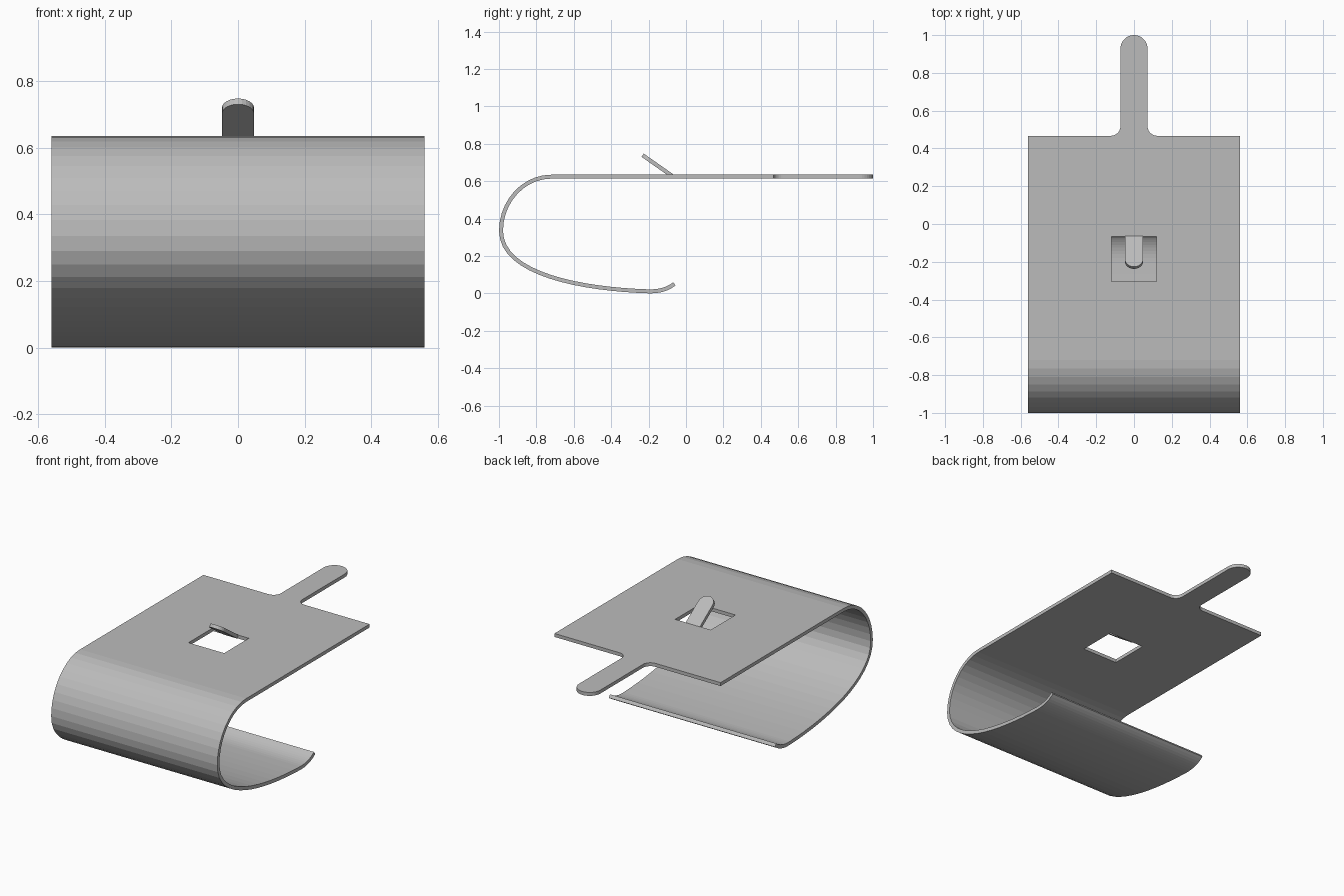
import bpy
import bmesh
import math
from mathutils import Vector, Matrix
from mathutils.geometry import interpolate_bezier

default = bpy.data.objects.get("Cube")
if default:
    bpy.data.objects.remove(default)

THICK = 0.021
TOP_Z = 0.624

metal = bpy.data.materials.new("grey metal")
metal.use_nodes = True
colour = (0.5, 0.5, 0.5, 1)
metal.diffuse_color = colour
metal.node_tree.nodes["Principled BSDF"].inputs["Base Color"].default_value = colour


def make_object(name, bm):
    bmesh.ops.recalc_face_normals(bm, faces=bm.faces)
    mesh = bpy.data.meshes.new(name)
    bm.to_mesh(mesh)
    bm.free()
    mesh.materials.append(metal)
    obj = bpy.data.objects.new(name, mesh)
    bpy.context.collection.objects.link(obj)
    return obj


def prism(name, outline, low, high):
    """Extrude a flat xy outline from low to high."""
    bm = bmesh.new()
    face = bm.faces.new([bm.verts.new((x, y, low)) for x, y in outline])
    new = bmesh.ops.extrude_face_region(bm, geom=[face])["geom"]
    verts = [v for v in new if isinstance(v, bmesh.types.BMVert)]
    bmesh.ops.translate(bm, verts=verts, vec=(0, 0, high - low))
    return make_object(name, bm)


def arc(cx, cy, r, start, end, steps=8):
    angles = [math.radians(start + (end - start) * i / steps) for i in range(steps + 1)]
    return [(cx + r * math.cos(a), cy + r * math.sin(a)) for a in angles]


# Side profile of the bent sheet: flat top, front curl, long bottom and lip
curls = [
    ([(-0.72, TOP_Z), (-0.87, TOP_Z), (-0.989, 0.49), (-0.989, 0.335)], 10),
    ([(-0.989, 0.335), (-0.989, 0.10), (-0.55, 0.022), (-0.20, 0.011)], 16),
    ([(-0.20, 0.011), (-0.14, 0.010), (-0.10, 0.022), (-0.062, 0.051)], 8),
]
profile = [Vector((0, 1.1, TOP_Z))]
for points, steps in curls:
    a, ha, hb, b = [Vector((0, y, z)) for y, z in points]
    for p in interpolate_bezier(a, ha, hb, b, steps + 1):
        if (p - profile[-1]).length > 0.001:
            profile.append(p)

bm = bmesh.new()
rows = [[bm.verts.new((x, p.y, p.z)) for x in (-0.56, 0.56)] for p in profile]
for (a, b), (c, d) in zip(rows, rows[1:]):
    bm.faces.new((a, b, d, c))
sheet = make_object("bent_sheet", bm)
solid = sheet.modifiers.new("thickness", "SOLIDIFY")
solid.thickness = THICK
solid.offset = 0
solid.use_even_offset = True

# Cutter that leaves the rounded, filleted tongue at the back
right_edge = [(0.7, 0.467)] + arc(0.122, 0.517, 0.05, 270, 180) + arc(0, 0.928, 0.072, 0, 90)
left_edge = [(-x, y) for x, y in reversed(right_edge[:-1])]
outline = right_edge + left_edge + [(-0.7, 1.2), (0.7, 1.2)]
tongue_cutter = prism("tongue_cutter", outline, 0.55, 0.7)

# Cutter for the square window
window = [(-0.12, -0.305), (0.12, -0.305), (0.12, -0.067), (-0.12, -0.067)]
window_cutter = prism("window_cutter", window, 0.55, 0.7)

for cutter in (tongue_cutter, window_cutter):
    cut = sheet.modifiers.new(cutter.name, "BOOLEAN")
    cut.operation = "DIFFERENCE"
    cut.solver = "EXACT"
    cut.object = cutter
    cutter.hide_render = True
    cutter.hide_set(True)

# Apply the cuts and remove the cutters
bpy.context.view_layer.update()
graph = bpy.context.evaluated_depsgraph_get()
finished = bpy.data.meshes.new_from_object(sheet.evaluated_get(graph))
sheet.modifiers.clear()
sheet.data = finished
for cutter in (tongue_cutter, window_cutter):
    bpy.data.objects.remove(cutter)

# Raised spring tab, hinged on the back edge of the window
half = 0.048
length = 0.2
tab_outline = [(half, 0.0)] + [(x, -y) for x, y in arc(0, length - half, half, 0, 180, 12)] + [(-half, 0.0)]
tab = prism("raised_tab", tab_outline, -THICK / 2, THICK / 2)
tilt = Matrix.Rotation(math.radians(-35), 4, "X")
tab.data.transform(Matrix.Translation((0, -0.068, TOP_Z)) @ tilt)
